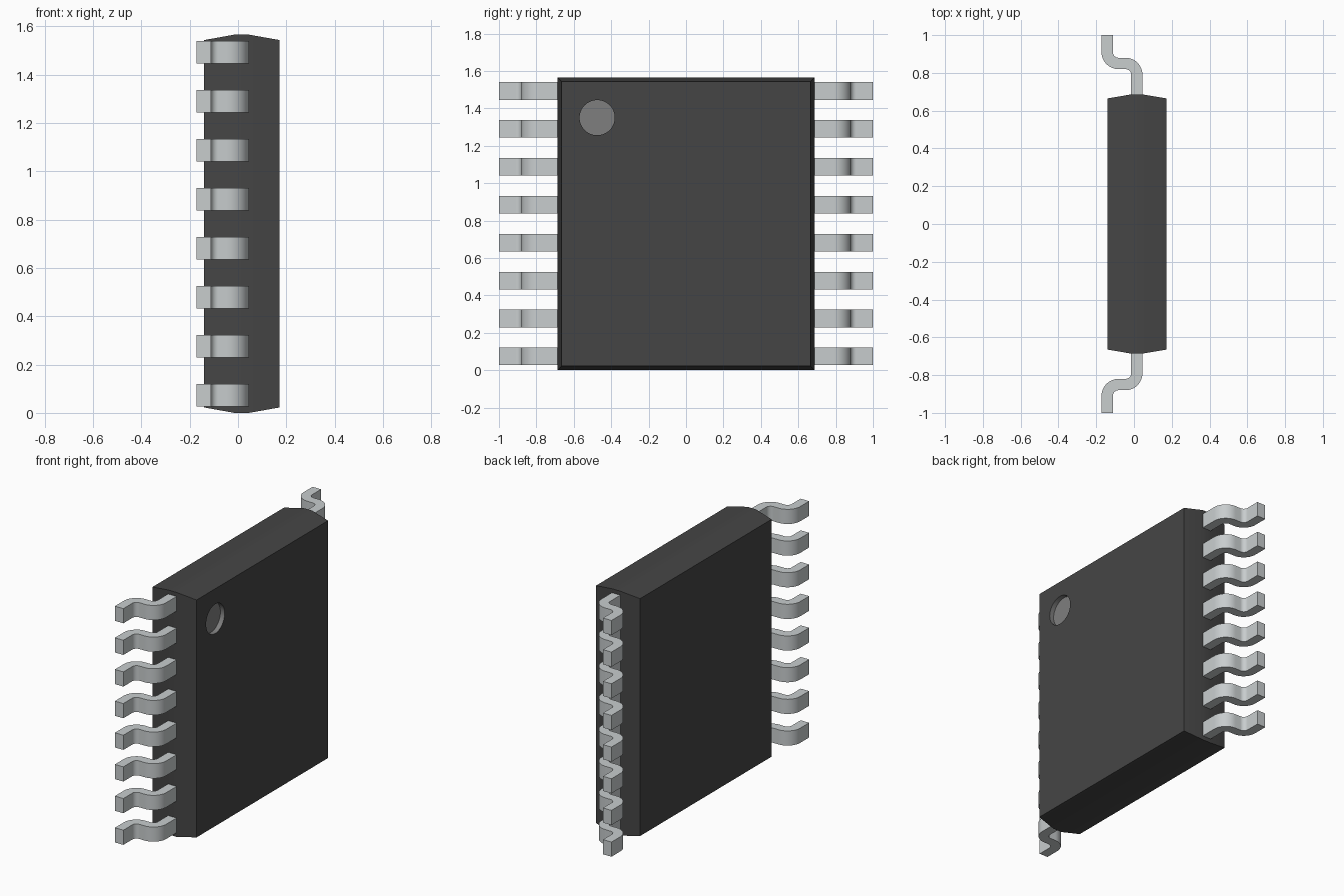
import bpy, bmesh, math

cube = bpy.data.objects.get("Cube")
if cube:
    bpy.data.objects.remove(cube, do_unlink=True)


def material(name, rgb):
    m = bpy.data.materials.new(name)
    m.use_nodes = True
    m.diffuse_color = (*rgb, 1)
    m.node_tree.nodes["Principled BSDF"].inputs["Base Color"].default_value = (*rgb, 1)
    return m


def make_object(name, bm, mats):
    bmesh.ops.recalc_face_normals(bm, faces=bm.faces[:])
    me = bpy.data.meshes.new(name)
    bm.to_mesh(me)
    bm.free()
    for m in mats:
        me.materials.append(m)
    ob = bpy.data.objects.new(name, me)
    bpy.context.collection.objects.link(ob)
    bpy.ops.object.select_all(action='DESELECT')
    ob.select_set(True)
    bpy.context.view_layer.objects.active = ob
    bpy.ops.object.shade_smooth_by_angle(angle=math.radians(30))
    return ob


black = material("black plastic", (0.06, 0.06, 0.06))
grey = material("grey marker", (0.212, 0.212, 0.212))
metal = material("tinned metal", (0.578, 0.610, 0.617))

BACK, FRONT = -0.14, 0.172      # body faces along x
MID_Z = 0.7825


def loop(bm, points):
    verts = [bm.verts.new(p) for p in points]
    for a, b in zip(verts, verts[1:] + verts[:1]):
        bm.edges.new((a, b))
    return verts


def bridge(bm, a, b):
    n = len(a)
    return [bm.faces.new((a[i], a[(i + 1) % n], b[(i + 1) % n], b[i])) for i in range(n)]


# Body: rectangular sections along x, widest around the leads
bm = bmesh.new()
sections = [(BACK, 0.665, 0.76), (-0.015, 0.686, MID_Z), (0.045, 0.686, MID_Z), (FRONT, 0.665, 0.76)]
rings = [loop(bm, [(x, sy * hy, MID_Z + sz * hz) for sy, sz in ((-1, -1), (1, -1), (1, 1), (-1, 1))])
         for x, hy, hz in sections]
for a, b in zip(rings, rings[1:]):
    bridge(bm, a, b)
bm.faces.new(rings[0])

# Round marker recess sunk into the +x face
SEG, R, DEPTH = 48, 0.094, 0.03
rim, floor = [loop(bm, [(x, -0.475 + R * math.cos(t), 1.35 + R * math.sin(t))
                        for t in (2 * math.pi * i / SEG for i in range(SEG))])
              for x in (FRONT, FRONT - DEPTH)]
face_edges = [e for e in bm.edges if all(abs(v.co.x - FRONT) < 1e-5 for v in e.verts)]
bmesh.ops.triangle_fill(bm, use_beauty=True, edges=face_edges)
marker = bridge(bm, rim, floor) + [bm.faces.new(floor)]
for f in marker:
    f.material_index = 1
make_object("body", bm, [black, grey])

# Gull-wing lead: an S-shaped strip from two quarter bends
T, W, BEND, STEPS = 0.06, 0.094, 0.06, 12
path = [((0.015, 0.62), (1, 0))]                     # (centre point, side normal)
for i in range(STEPS + 1):
    t = math.pi / 2 * i / STEPS
    n = (math.cos(t), math.sin(t))
    path.append(((-0.045 + BEND * n[0], 0.79 + BEND * n[1]), n))
for i in range(STEPS + 1):
    t = math.pi / 2 * (1 - i / STEPS)
    n = (math.cos(t), math.sin(t))
    path.append(((-0.082 - BEND * n[0], 0.91 - BEND * n[1]), n))
path.append(((-0.142, 1.0), (1, 0)))

bm = bmesh.new()
Z0 = 0.0735
rings = []
for (x, y), (nx, ny) in path:
    rings.append([bm.verts.new((x + s * nx * T / 2, y + s * ny * T / 2, Z0 + h * W / 2))
                  for s, h in ((-1, -1), (1, -1), (1, 1), (-1, 1))])
for a, b in zip(rings, rings[1:]):
    bridge(bm, a, b)
bm.faces.new(rings[0])
bm.faces.new(rings[-1])
leads = make_object("leads", bm, [metal])

# Eight leads per side, mirrored front to back
arr = leads.modifiers.new("row", 'ARRAY')
arr.count = 8
arr.use_relative_offset = False
arr.use_constant_offset = True
arr.constant_offset_displace = (0, 0, 0.2027)
mir = leads.modifiers.new("both sides", 'MIRROR')
mir.use_axis = (False, True, False)
